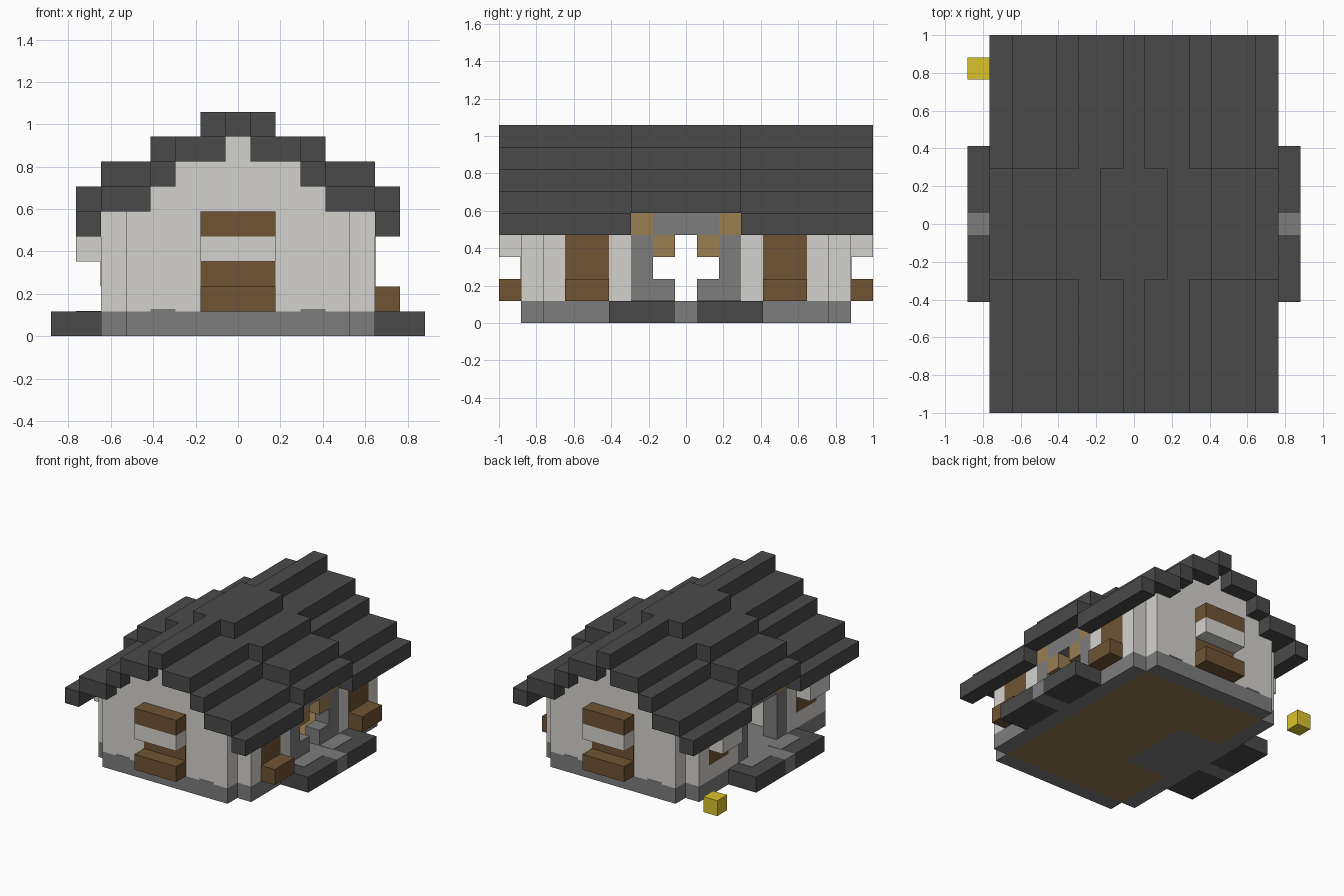
import bpy
import bmesh

if "Cube" in bpy.data.objects:
    bpy.data.objects.remove(bpy.data.objects["Cube"], do_unlink=True)

U = 2 / 17  # one block


def material(name, rgb):
    m = bpy.data.materials.new(name)
    m.use_nodes = True
    m.diffuse_color = (*rgb, 1)
    m.node_tree.nodes["Principled BSDF"].inputs["Base Color"].default_value = (*rgb, 1)
    return m


DARK = material("dark slate", (0.068, 0.068, 0.068))
PALE = material("pale plaster", (0.66, 0.65, 0.615))
GREY = material("grey stone", (0.205, 0.205, 0.205))
BROWN = material("dark wood", (0.16, 0.088, 0.033))
TAN = material("light wood", (0.32, 0.205, 0.083))
YELLOW = material("yellow", (0.7, 0.54, 0.025))


def blocks(name, mat, boxes, mirror_y=False):
    """Join boxes given as (x0, x1, y0, y1, z0, z1) in block units."""
    if mirror_y:
        boxes = boxes + [(a, b, -d, -c, e, f) for a, b, c, d, e, f in boxes]
    bm = bmesh.new()
    for x0, x1, y0, y1, z0, z1 in boxes:
        verts = bmesh.ops.create_cube(bm, size=1)["verts"]
        for v in verts:
            v.co.x = (x1 if v.co.x > 0 else x0) * U
            v.co.y = (y1 if v.co.y > 0 else y0) * U
            v.co.z = (z1 if v.co.z > 0 else z0) * U
    mesh = bpy.data.meshes.new(name)
    mesh.materials.append(mat)
    bm.to_mesh(mesh)
    bm.free()
    obj = bpy.data.objects.new(name, mesh)
    bpy.context.collection.objects.link(obj)
    return obj


def both_sides(boxes):
    return boxes + [(-b, -a, *rest) for a, b, *rest in boxes]


# Stone foundation ring around a plank floor, with a porch slab on one side
blocks("foundation", GREY, both_sides([(4.5, 5.5, -6.5, 6.5, 0, 1)]))
blocks("foundation_ends", GREY, [(-4.5, 4.5, 6.5, 7.5, 0, 1)], True)
blocks("porch_floor", GREY, [(-4.5, -1.5, -2.5, 2.5, 0, 1)])
blocks("plank_floor", TAN, [(-1.5, 4.5, -6.5, 6.5, 0, 1)])
blocks("plank_floor_corners", TAN, [(-4.5, -1.5, 2.5, 6.5, 0, 1)], True)

# Doorsteps and paths
blocks("doorsteps", DARK, both_sides([(5.5, 7.5, 0.5, 3.5, 0, 1)]), True)
blocks("paths", GREY, both_sides([(5.5, 7.5, -0.5, 0.5, 0, 1)]))
blocks("step_paving", GREY, both_sides([(5.5, 6.5, 0.5, 2.5, 1, 1.02)]), True)

# Walls
blocks("gable_walls", PALE, [(-w, w, 6.5, 7.5, z0, z1) for w, z0, z1 in
                             ((4.5, 1, 5), (3.5, 5, 6), (2.5, 6, 7), (0.5, 7, 8))], True)
blocks("side_walls", PALE, both_sides([(4.5, 5.5, 2.5, 6.5, 1, 5)]), True)
blocks("porch_walls", PALE, [(-4.5, -1.5, 2.5, 3.5, 1, 5)], True)

# Uneven top of the foundation on the gables
blocks("foundation_bumps", GREY, both_sides([(2.5, 3.5, 7.5, 7.52, 1, 1.1)]), True)

# Entrances
blocks("door_pillars", GREY, both_sides([(4.5, 5.5, 1.5, 2.5, 1, 4)]), True)
blocks("pillar_caps", TAN, both_sides([(4.5, 5.5, 1.5, 2.5, 4, 5)]), True)
blocks("lintels", GREY, both_sides([(4.5, 5.5, -1.5, 1.5, 4, 5)]))
blocks("lintel_tops", PALE, both_sides([(4.5, 5.5, -2.5, 2.5, 5, 6)]))
blocks("door_sills", GREY, [(4.5, 5.5, 0.5, 1.5, 1, 2)], True)
blocks("door_brackets", TAN, [(4.5, 5.5, 0.5, 1.5, 3, 4)], True)

# Windows on the gables
blocks("gable_wood", BROWN, [(-1.5, 1.5, 7.5, 8.5, 1, 2), (-1.5, 1.5, 7.5, 8.5, 4, 5),
                             (-1.5, 1.5, 7.5, 7.52, 2, 3)], True)
blocks("gable_sills", PALE, [(-1.5, 1.5, 7.5, 8.5, 3, 4)], True)

# Windows on the sides
blocks("left_window_panels", BROWN, [(5.5, 5.52, 3.5, 5.5, 2, 4)], True)
blocks("left_window_boxes", BROWN, [(5.5, 6.5, 3.5, 5.5, 1, 2)], True)
blocks("right_window_panels", BROWN, [(-5.52, -5.5, 3.5, 5.5, 2, 3)], True)
blocks("right_window_hoods", PALE, [(-6.5, -5.5, 3.5, 5.5, 3, 4)], True)


# Stepped roof: each course is (inner x, outer x), from the eaves up
def roof(name, courses, base, y0, y1, mirror):
    boxes = [(a, b, y0, y1, base + i, base + i + 1) for i, (a, b) in enumerate(courses)]
    ridge = courses[-1][0]
    boxes = both_sides(boxes) + [(-ridge, ridge, y0, y1, 8, 9)]
    blocks(name, DARK, boxes, mirror)


roof("outer_roof", [(5.5, 6.5), (3.5, 5.5), (2.5, 3.5), (0.5, 2.5)], 4, 2.5, 8.5, True)
roof("middle_roof", [(5.5, 6.5), (3.5, 5.5), (1.5, 3.5)], 5, -2.5, 2.5, False)

# Loose block beside the back corner
blocks("yellow_block", YELLOW, [(-7.5, -6.5, 6.5, 7.5, 0, 1)])
